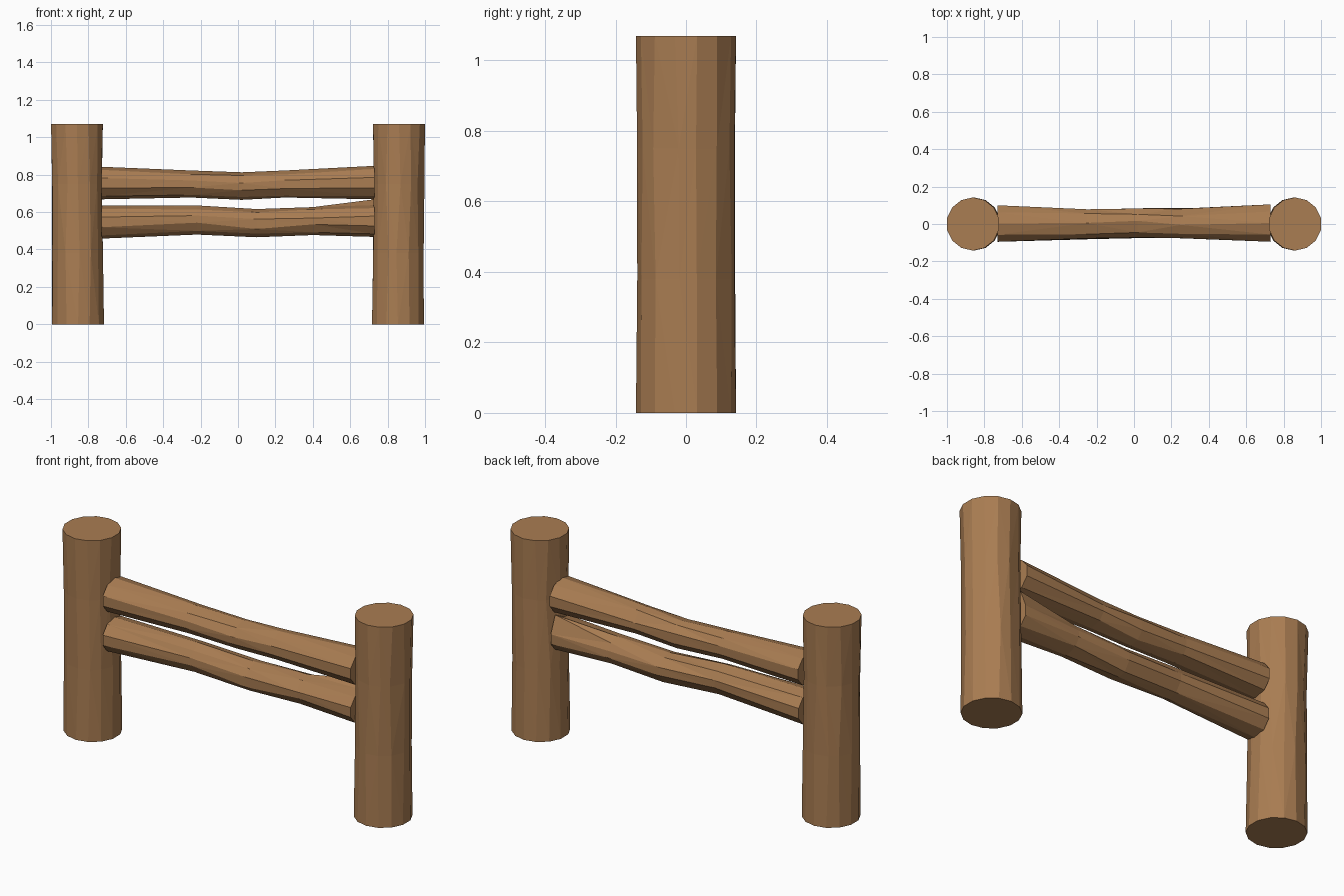
import bpy, bmesh, math, random
from mathutils import Vector

random.seed(4)
old = bpy.data.objects.get("Cube")
if old:
    bpy.data.objects.remove(old, do_unlink=True)

wood = bpy.data.materials.new("warm brown wood")
wood.use_nodes = True
colour = (0.40, 0.205, 0.085, 1)
wood.diffuse_color = colour
wood.node_tree.nodes["Principled BSDF"].inputs["Base Color"].default_value = colour


def log(name, rings, sides, spread):
    """Skin a hewn log through rings of side vectors, with flat end caps.
    Each ring is (centre, half-width vector, half-height vector)."""
    bm = bmesh.new()
    loops = []
    for i, (centre, u, v) in enumerate(rings):
        wobble = spread if 0 < i < len(rings) - 1 else 0
        loop = []
        for k in range(sides):
            a = math.tau * (k + 0.5) / sides + random.uniform(-wobble, wobble) * 4
            r = 1 + random.uniform(-wobble, wobble * 0.4)
            loop.append(bm.verts.new(centre + (u * math.cos(a) + v * math.sin(a)) * r))
        loops.append(loop)
    for low, high in zip(loops, loops[1:]):
        for k in range(sides):
            n = (k + 1) % sides
            bm.faces.new((low[k], low[n], high[n], high[k]))
    bm.faces.new(loops[0][::-1])
    bm.faces.new(loops[-1])
    # Split the bent sides into hewn facets
    bmesh.ops.triangulate(bm, faces=[f for f in bm.faces if len(f.verts) == 4])
    bmesh.ops.recalc_face_normals(bm, faces=bm.faces)
    mesh = bpy.data.meshes.new(name)
    bm.to_mesh(mesh)
    bm.free()
    mesh.materials.append(wood)
    obj = bpy.data.objects.new(name, mesh)
    bpy.context.collection.objects.link(obj)
    return obj


# Upright posts, slightly thicker at the foot
for name, side in (("left_post", 1), ("right_post", -1)):
    rings = []
    for z, r, x in ((0, 0.142, 0.855), (0.38, 0.139, 0.857),
                    (0.75, 0.138, 0.86), (1.07, 0.142, 0.861)):
        rings.append((Vector((side * x, 0, z)), Vector((r, 0, 0)), Vector((0, r, 0))))
    log(name, rings, 14, 0.02)


def rail(name, sections):
    """Sections are (x, bottom, top, front, back)."""
    rings = [(Vector((x, (front + back) / 2, (bottom + top) / 2)),
              Vector((0, (back - front) / 2, 0)),
              Vector((0, 0, (top - bottom) / 2)))
             for x, bottom, top, front, back in sections]
    return log(name, rings, 10, 0.035)


# Crossbars, waisted towards the middle
rail("upper_rail", (
    (-0.73, 0.668, 0.842, -0.10, 0.105),
    (-0.25, 0.678, 0.822, -0.08, 0.085),
    (0.02, 0.666, 0.815, -0.075, 0.09),
    (0.25, 0.677, 0.822, -0.08, 0.085),
    (0.73, 0.668, 0.847, -0.10, 0.11)))
lower = rail("lower_rail", (
    (-0.73, 0.458, 0.634, -0.10, 0.10),
    (-0.22, 0.48, 0.636, -0.085, 0.075),
    (0.10, 0.463, 0.616, -0.08, 0.09),
    (0.40, 0.477, 0.626, -0.08, 0.085),
    (0.73, 0.467, 0.637, -0.10, 0.10)))

# Raised splinter at the upper back corner of the lower rail
corner = max((v for v in lower.data.vertices if v.co.x > 0.7),
             key=lambda v: v.co.y + v.co.z)
corner.co.z = 0.668
